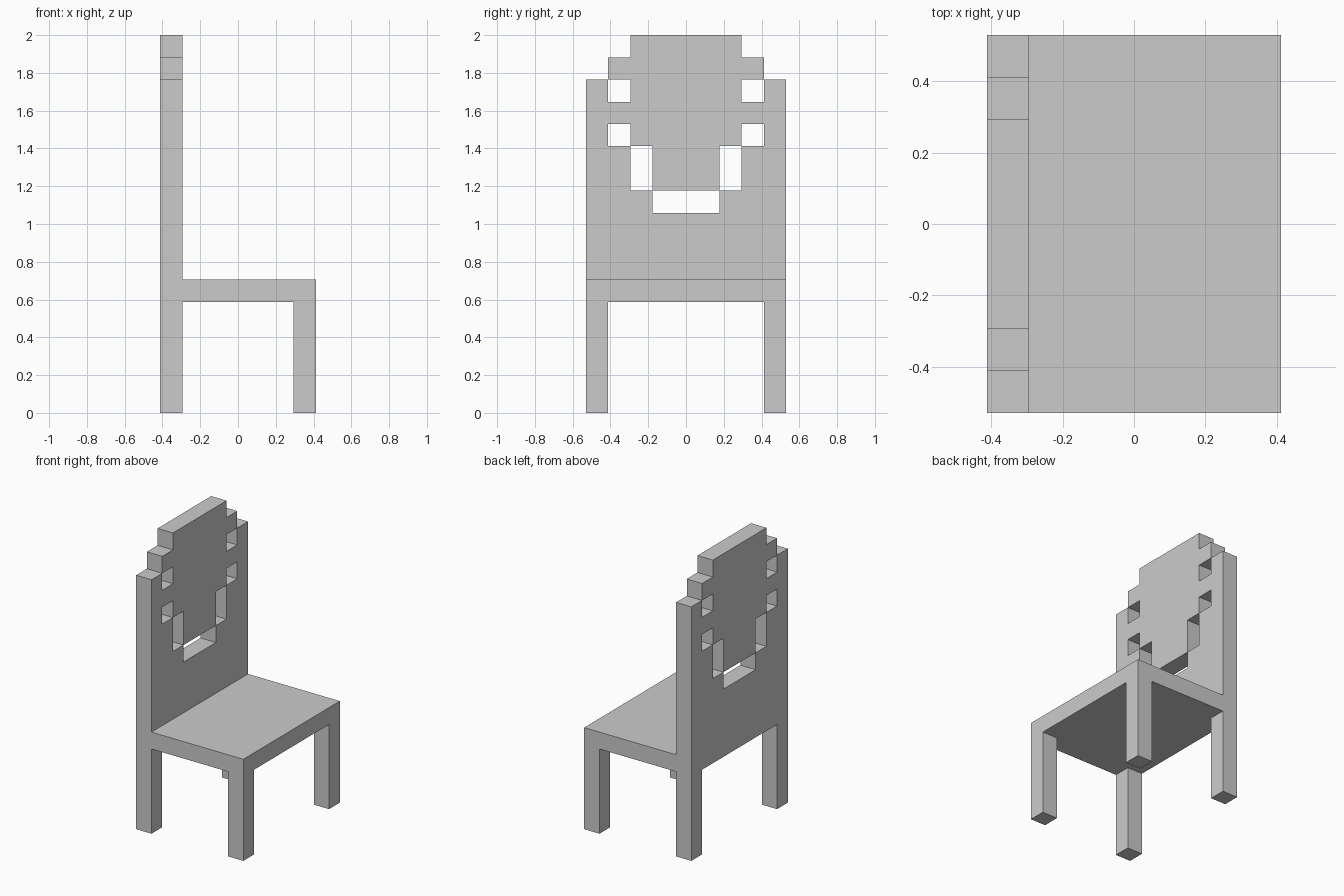
import bpy
import bmesh
from mathutils import Vector

if "Cube" in bpy.data.objects:
    bpy.data.objects.remove(bpy.data.objects["Cube"])

U = 2 / 17  # the chair is built on a block grid, 7 x 9 x 17 blocks


def block(x0, x1, y0, y1, z0, z1):
    """Set of grid cells filling a box (end values excluded)."""
    return {(x, y, z) for x in range(x0, x1) for y in range(y0, y1) for z in range(z0, z1)}


# Backrest: solid spans (from, to) of each column, from outer edge to middle
spans = [
    [(6, 15)],                      # side post
    [(6, 12), (13, 14), (15, 16)],  # two small windows
    [(6, 10), (12, 17)],            # side of the curved slot
    [(6, 9), (10, 17)],             # bottom of the curved slot
    [(6, 9), (10, 17)],             # middle column
]
backrest = set()
for i, column in enumerate(spans):
    for z0, z1 in column:
        for y in (i, 8 - i):        # mirrored left and right
            backrest |= block(0, 1, y, y + 1, z0, z1)

# Seat slab and four legs
parts = {"backrest": backrest, "seat": block(0, 7, 0, 9, 5, 6)}
for row, x in (("rear", 0), ("front", 6)):
    for side, y in (("right", 0), ("left", 8)):
        parts[f"{row}_{side}_leg"] = block(x, x + 1, y, y + 1, 0, 5)

solid = set().union(*parts.values())


def build(name, cells):
    """Make a mesh from cells, keeping only outside faces so parts join cleanly."""
    bm = bmesh.new()
    for cell in sorted(cells):
        for axis in range(3):
            for sign in (-1, 1):
                near = list(cell)
                near[axis] += sign
                if tuple(near) in solid:
                    continue
                n, a, b = Vector(), Vector(), Vector()
                n[axis] = sign / 2
                a[(axis + 1) % 3] = 0.5
                b[(axis + 2) % 3] = 0.5 * sign
                c = Vector(cell) + Vector((0.5 - 3.5, 0.5 - 4.5, 0.5)) + n
                corners = (c - a - b, c + a - b, c + a + b, c - a + b)
                bm.faces.new([bm.verts.new(p * U) for p in corners])
    bmesh.ops.remove_doubles(bm, verts=bm.verts, dist=0.001)
    # Merge the block faces into large flat ones
    bmesh.ops.dissolve_limit(bm, angle_limit=0.02, verts=bm.verts, edges=bm.edges)
    mesh = bpy.data.meshes.new(name)
    bm.to_mesh(mesh)
    bm.free()
    bpy.context.collection.objects.link(bpy.data.objects.new(name, mesh))


for name, cells in parts.items():
    build(name, cells)
